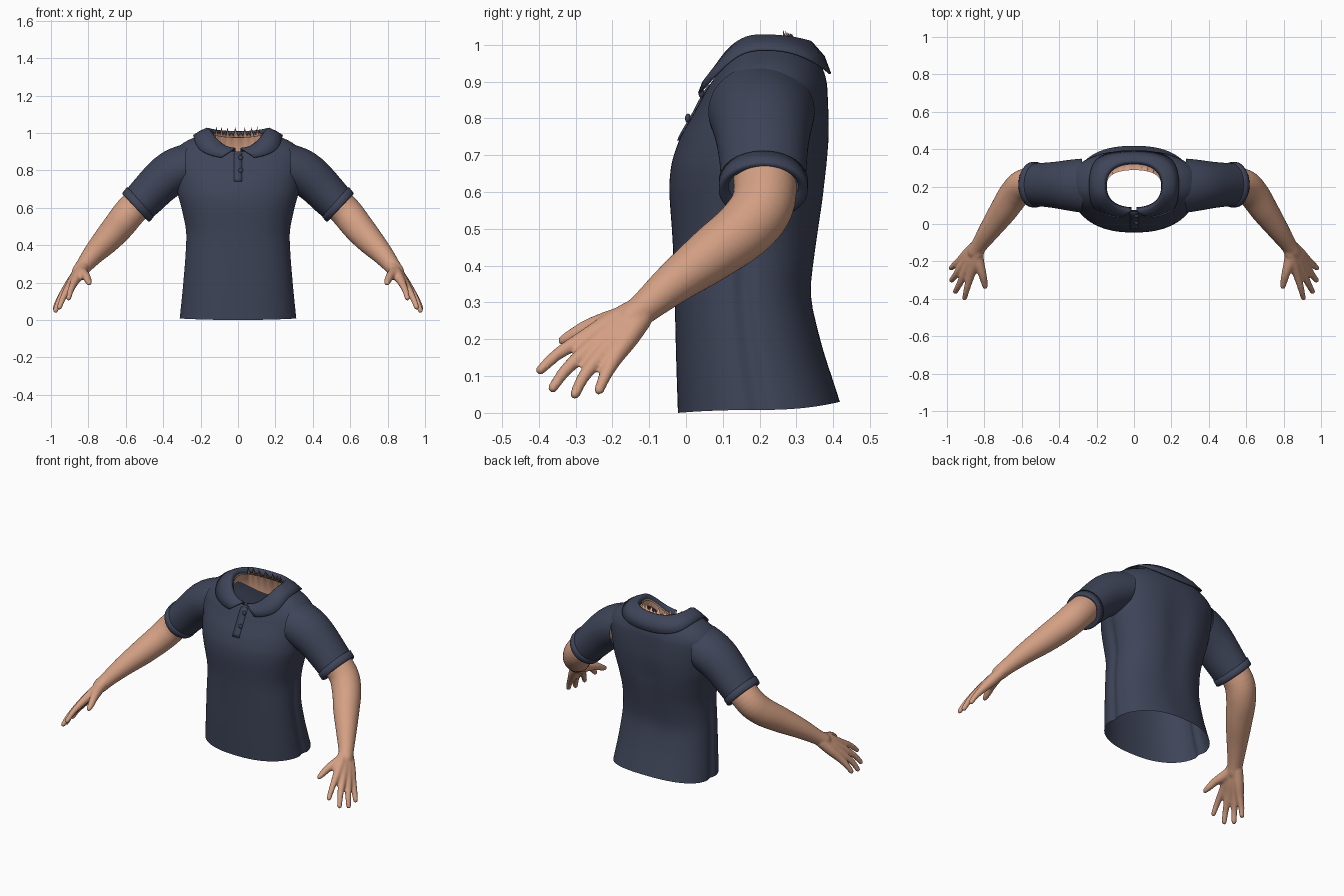
import bpy, bmesh, math
from mathutils import Vector

if "Cube" in bpy.data.objects:
    bpy.data.objects.remove(bpy.data.objects["Cube"])

TAU = 2 * math.pi


def material(name, rgb):
    m = bpy.data.materials.new(name)
    m.diffuse_color = (*rgb, 1)
    m.use_nodes = True
    m.node_tree.nodes["Principled BSDF"].inputs["Base Color"].default_value = m.diffuse_color
    return m


NAVY = material("navy cloth", (0.048, 0.058, 0.098))
SKIN = material("skin", (0.66, 0.35, 0.23))


def finish(name, bm, mat, mods=()):
    me = bpy.data.meshes.new(name)
    bmesh.ops.recalc_face_normals(bm, faces=bm.faces)
    bm.to_mesh(me)
    bm.free()
    me.materials.append(mat)
    for p in me.polygons:
        p.use_smooth = True
    ob = bpy.data.objects.new(name, me)
    bpy.context.collection.objects.link(ob)
    for kind, props in mods:
        md = ob.modifiers.new(kind.title(), kind)
        for k, v in props.items():
            setattr(md, k, v)
    return ob


def loft(bm, rings, closed=True, caps=False):
    vs = [[bm.verts.new(p) for p in r] for r in rings]
    n = len(vs[0])
    for a, b in zip(vs, vs[1:]):
        for i in range(n if closed else n - 1):
            j = (i + 1) % n
            bm.faces.new((a[i], a[j], b[j], b[i]))
    if caps:
        bm.faces.new(vs[0])
        bm.faces.new(vs[-1])


MIRROR = ("MIRROR", {"use_mirror_merge": False})
SUB = ("SUBSURF", {"levels": 1, "render_levels": 1})

# Torso sections: half width, front y, back y, side z, front z, back z
BODY = [
    (.315, -.022, .418, .008, .000, .030),
    (.300, -.027, .375, .150, .150, .165),
    (.285, -.031, .340, .320, .320, .320),
    (.277, -.036, .362, .470, .470, .470),
    (.305, -.047, .382, .600, .610, .590),
    (.325, -.040, .391, .670, .680, .670),
    (.335, -.016, .396, .760, .750, .750),
    (.345, .022, .392, .850, .815, .830),
    (.340, .040, .386, .905, .850, .885),
    (.290, .052, .376, .950, .872, .925),
    (.215, .062, .358, .985, .888, .960),
    (.160, .075, .332, 1.008, .900, .990),
]
TOP = len(BODY) - 1


def section(t):
    i = min(int(t), TOP - 1)
    f = t - i
    return [a + (b - a) * f for a, b in zip(BODY[i], BODY[i + 1])]


def body_point(a, t, grow=0.0):
    hw, yf, yb, zs, zf, zb = section(t)
    c, s = math.cos(a), math.sin(a)
    e = 2 / 2.35
    low = max(0, min(1, (6 - t) / 2))
    # side seam crease and shallow spine hollow
    side = math.exp(-(s / .07) ** 2) * .014 * low
    spine = math.exp(-(c / .22) ** 2) * .016 * max(0, 1 - abs(t - 4.5) / 4) if s > 0 else 0
    x = math.copysign((hw + grow - side) * abs(c) ** e, c)
    y = (yf + yb) / 2 + math.copysign(((yb - yf) / 2 + grow - spine) * abs(s) ** e, s)
    z = zs + ((zb if s > 0 else zf) - zs) * s * s
    return Vector((x, y, z))


bm = bmesh.new()
N = 112
loft(bm, [[body_point(TAU * i / N, t / 2) for i in range(N)] for t in range(2 * TOP + 1)])
finish("shirt_body", bm, NAVY, [SUB])

# Fold-over collar, open at the front with two points
bm = bmesh.new()
rows = [[] for _ in range(5)]
M = 72
for i in range(M + 1):
    u = i / M
    inner = -math.pi / 2 + .06 + (TAU - .12) * u
    outer = -math.pi / 2 + .21 + (TAU - .42) * u
    s = math.sin(outer)
    drop = 1.15 + (1.5 if s < 0 else 1.1) * abs(s) ** 2.5
    up = Vector((0, 0, .017))
    rows[0].append(body_point(inner, TOP, -.012) - up)
    rows[1].append(body_point(inner, TOP, -.004) + up * .9)
    rows[2].append(body_point(inner, TOP, .008) + up)
    rows[3].append(body_point((inner + outer) / 2, TOP - drop / 2, .014) + up * .7)
    rows[4].append(body_point(outer, TOP - drop, .013) + up * .35)
loft(bm, rows, closed=False)
finish("collar", bm, NAVY, [("SOLIDIFY", {"thickness": .006, "offset": 0})])


# Front placket strip and its buttons
def front_t(z):
    for i in range(TOP):
        if BODY[i][4] <= z <= BODY[i + 1][4]:
            return i + (z - BODY[i][4]) / (BODY[i + 1][4] - BODY[i][4])


bm = bmesh.new()
rows = []
for k in range(9):
    z = .74 + k * .019
    y = section(front_t(z))[1]
    rows.append([Vector((x, y - d, z)) for x, d in
                 ((-.022, -.006), (-.022, .005), (.022, .005), (.022, -.006))])
loft(bm, rows, caps=True)
finish("placket", bm, NAVY)

for k, z in enumerate((.80, .868)):
    bm = bmesh.new()
    bmesh.ops.create_uvsphere(bm, u_segments=16, v_segments=8, radius=.013)
    bmesh.ops.scale(bm, vec=(1, .6, 1), verts=bm.verts)
    bmesh.ops.translate(bm, vec=(.014, section(front_t(z))[1] - .008, z), verts=bm.verts)
    finish("button_%d" % (k + 1), bm, NAVY)


# Sleeves: top x, top z, bottom x, bottom z, centre y, half depth
def sleeve_ring(tx, tz, bx, bz, yc, yw, n=40):
    top, bot = Vector((tx, yc, tz)), Vector((bx, yc, bz))
    mid, half = (top + bot) / 2, (top - bot) / 2
    return [mid + half * math.cos(TAU * i / n) + Vector((0, yw * math.sin(TAU * i / n), 0))
            for i in range(n)]


bm = bmesh.new()
loft(bm, [sleeve_ring(*r) for r in (
    (.275, .945, .285, .690, .205, .145),
    (.370, .918, .325, .662, .207, .137),
    (.450, .868, .365, .632, .208, .126),
    (.530, .778, .415, .582, .210, .118),
    (.597, .697, .462, .545, .210, .115))])
finish("sleeve", bm, NAVY, [SUB, MIRROR])

bm = bmesh.new()
loft(bm, [sleeve_ring(*r) for r in (
    (.584, .704, .456, .560, .210, .108),
    (.592, .712, .449, .551, .210, .121),
    (.616, .682, .472, .527, .210, .121),
    (.618, .674, .480, .526, .210, .115),
    (.590, .665, .490, .565, .210, .095))])
finish("sleeve_cuff", bm, NAVY, [MIRROR])


# Bare arm and hand, blended from tapered tubes
def smooth_path(pts, steps=6):
    p = [Vector(q) for q in pts]
    p = [2 * p[0] - p[1]] + p + [2 * p[-1] - p[-2]]
    out = []
    for i in range(1, len(p) - 2):
        a, b, c, d = p[i - 1:i + 3]
        for k in range(steps):
            t = k / steps
            out.append(.5 * (2 * b + (c - a) * t + (2 * a - 5 * b + 4 * c - d) * t ** 2
                             + (3 * b - a - 3 * c + d) * t ** 3))
    return out + [p[-2]]


def tube(bm, pts, n=20):
    path = smooth_path(pts)
    rings = []
    for i, q in enumerate(path):
        c = q.to_3d()
        d = (path[min(i + 1, len(path) - 1)] - path[max(i - 1, 0)]).to_3d().normalized()
        u = d.cross(Vector((0, 0, 1))).normalized()
        v = d.cross(u)
        rings.append([c + q[3] * (u * math.cos(TAU * k / n) + v * math.sin(TAU * k / n))
                      for k in range(n)])
    loft(bm, rings, caps=True)
    for q in (path[0], path[-1]):
        s = bmesh.ops.create_icosphere(bm, subdivisions=2, radius=q[3])
        bmesh.ops.translate(bm, vec=q.to_3d(), verts=s["verts"])


bm = bmesh.new()
tube(bm, [(.46, .21, .70, .085), (.575, .212, .58, .086), (.635, .165, .505, .083),
          (.70, .07, .43, .074), (.77, -.03, .355, .058), (.825, -.11, .288, .044),
          (.85, -.15, .255, .041)], 28)
WRIST = Vector((.84, -.135, .265))
FINGERS = [  # knuckle, middle joint, tip
    ((.872, -.270, .207), (.893, -.345, .162), (.905, -.395, .117)),
    ((.905, -.265, .172), (.935, -.325, .118), (.955, -.362, .068)),
    ((.925, -.235, .152), (.957, -.278, .098), (.976, -.302, .050)),
    ((.928, -.195, .148), (.960, -.220, .100), (.978, -.236, .062)),
]
for k, (a, b, c) in enumerate(FINGERS):
    start = WRIST + Vector((.006 * (k - 1.5), .008 * (k - 1.5), -.006 * (k - 1.5)))
    mid = (start + Vector(a)) / 2
    tube(bm, [(*start, .032), (*mid, .030), (*a, .023), (*b, .017), (*c, .014)])
tube(bm, [(*WRIST, .032), (.832, -.20, .25, .031), (.812, -.265, .232, .023),
          (.802, -.305, .212, .019), (.796, -.335, .197, .014)])
finish("arm", bm, SKIN, [
    ("REMESH", {"mode": "VOXEL", "voxel_size": .007, "use_smooth_shade": True}),
    ("SMOOTH", {"factor": .5, "iterations": 4}), MIRROR])

# Neck skin inside the collar, with a ragged top edge at the back
bm = bmesh.new()
low, high, tips = [], [], []
K = 96
for i in range(K):
    a = TAU * i / K
    s = math.sin(a)
    p = body_point(a, TOP, -.014)
    back = max(0, s)
    low.append(p - Vector((0, 0, .05 + .07 * back)))
    high.append(p - Vector((0, 0, .012)))
    spike = (.018 + .027 * (i % 4 == 1)) if s > .6 and i % 2 else 0
    tips.append(p + Vector((0, -.03 * back, -.006 + spike)))
loft(bm, [low, high, tips])
finish("neck_skin", bm, SKIN)
